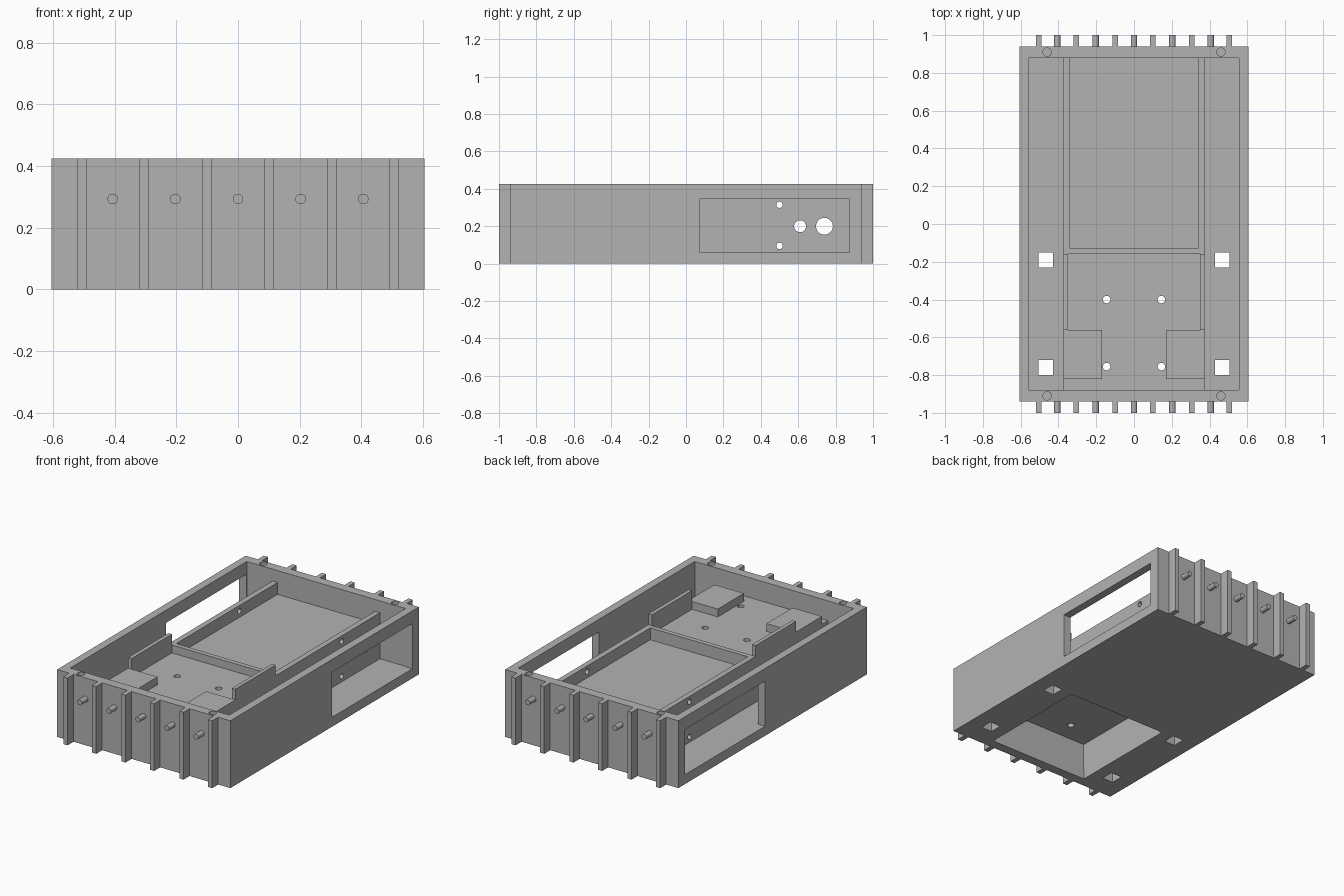
import bpy
import bmesh
from math import radians
from mathutils import Matrix, Vector

if "Cube" in bpy.data.objects:
    bpy.data.objects.remove(bpy.data.objects["Cube"], do_unlink=True)

grey = bpy.data.materials.new("plain grey")
grey.use_nodes = True
colour = (0.45, 0.45, 0.45, 1)
grey.diffuse_color = colour
grey.node_tree.nodes["Principled BSDF"].inputs["Base Color"].default_value = colour


def finish(name, bm):
    mesh = bpy.data.meshes.new(name)
    bm.to_mesh(mesh)
    bm.free()
    mesh.materials.append(grey)
    obj = bpy.data.objects.new(name, mesh)
    bpy.context.scene.collection.objects.link(obj)
    return obj


def box(name, xs, ys, zs):
    """Box from its extent along each axis."""
    bm = bmesh.new()
    bmesh.ops.create_cube(bm, size=1)
    for v in bm.verts:
        v.co = Vector([(a + b) / 2 + c * (b - a)
                       for c, (a, b) in zip(v.co, (xs, ys, zs))])
    return finish(name, bm)


def rod(name, centre, radius, length, axis):
    """Cylinder about the given axis."""
    turn = {"X": Matrix.Rotation(radians(90), 4, "Y"),
            "Y": Matrix.Rotation(radians(90), 4, "X"),
            "Z": Matrix.Identity(4)}[axis]
    bm = bmesh.new()
    bmesh.ops.create_cone(bm, cap_ends=True, segments=32, radius1=radius,
                          radius2=radius, depth=length,
                          matrix=Matrix.Translation(centre) @ turn)
    for f in bm.faces:
        f.smooth = len(f.verts) == 4
    for e in bm.edges:
        e.smooth = all(f.smooth for f in e.link_faces)
    return finish(name, bm)


def cut(obj, cutters):
    """Subtract the cutters, then bake the result and drop them."""
    for c in cutters:
        c.hide_render = True
        m = obj.modifiers.new("cut", "BOOLEAN")
        m.operation = "DIFFERENCE"
        m.solver = "EXACT"
        m.object = c
    bpy.context.view_layer.update()
    graph = bpy.context.evaluated_depsgraph_get()
    baked = bpy.data.meshes.new_from_object(obj.evaluated_get(graph))
    obj.modifiers.clear()
    obj.data = baked
    for c in cutters:
        bpy.data.objects.remove(c, do_unlink=True)


def span(s, a, b):
    return tuple(sorted((s * a, s * b)))


SIDES = (("left", 1), ("right", -1))
ENDS = (("back", 1), ("front", -1))
W, L, H = 0.605, 0.94, 0.425     # outer half width, half length, height
IN_X, IN_Y, BASE = 0.555, 0.88, 0.06
BLOCK, DIVIDE = 0.375, -0.16     # central block half width, divider position

# Open case with side windows, underside recess, base slots and screw holes
case = box("case", (-W, W), (-L, L), (0, H))
cutters = [
    box("cavity_cutter", (-IN_X, IN_X), (-IN_Y, IN_Y), (BASE, 1)),
    box("recess_cutter", (-0.35, 0.35), (-0.879, DIVIDE), (-0.1, 0.1)),
]
for side, s in SIDES:
    cutters.append(box("window_cutter", span(s, 0.5, 0.7), (0.075, 0.875), (0.0601, 0.345)))
    for y in (-0.19, -0.76):
        cutters.append(box("slot_cutter", span(s, 0.43, 0.505),
                           (y - 0.04, y + 0.04), (-0.1, 0.1)))
    for end, e in ENDS:
        cutters.append(rod("screw_cutter", (s * 0.46, e * 0.91, H), 0.022, 0.2, "Z"))
cut(case, cutters)

# Rear tray: drilled side walls, floor and divider
for side, s in SIDES:
    wall = box(side + "_tray_wall", span(s, 0.34, BLOCK), (-0.13, IN_Y), (BASE, 0.35))
    cut(wall, [rod("port_cutter", (s * 0.357, y, z), r, 0.2, "X")
               for y, z, r in ((0.5, 0.315, 0.017), (0.5, 0.095, 0.017),
                               (0.61, 0.2, 0.032), (0.74, 0.2, 0.045))])
box("tray_floor", (-0.34, 0.34), (-0.13, IN_Y), (0.245, 0.275))
box("divider_wall", (-BLOCK, BLOCK), (DIVIDE, -0.13), (BASE, 0.35))

# Front deck with four mounting holes, side walls, raised guides and pads
deck = box("front_deck", (-0.35, 0.35), (-IN_Y, DIVIDE), (0.235, 0.3))
cut(deck, [rod("mount_cutter", (x, y, 0.27), 0.02, 0.3, "Z")
           for x in (-0.145, 0.145) for y in (-0.4, -0.755)])
for side, s in SIDES:
    box(side + "_deck_wall", span(s, 0.35, BLOCK), (-IN_Y, DIVIDE), (BASE, 0.3))
    box(side + "_guide", span(s, 0.35, BLOCK), (-0.56, DIVIDE), (0.3, 0.418))
    box(side + "_pad", span(s, 0.17, BLOCK), (-0.82, -0.56), (0.3, 0.35))

# Ribs and pins on both end walls
for end, e in ENDS:
    for x in (-0.505, -0.305, -0.1, 0.1, 0.305, 0.505):
        box(end + "_rib", (x - 0.015, x + 0.015), span(e, L, 1), (0, H))
    for i in range(-2, 3):
        rod(end + "_pin", (i * 0.203, e * 0.96, 0.293), 0.017, 0.08, "Y")
